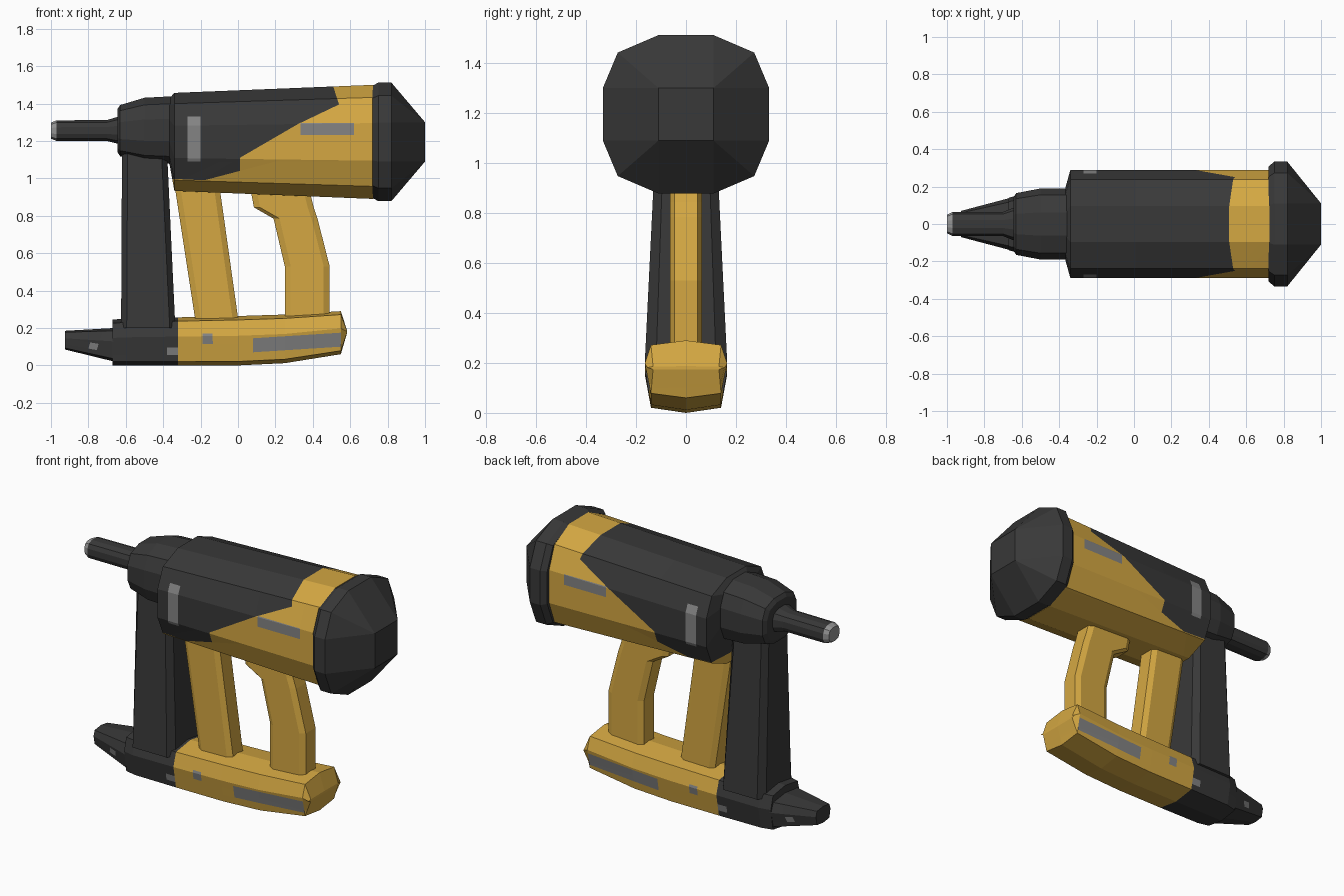
import bpy, bmesh
from mathutils import Vector

if "Cube" in bpy.data.objects:
    bpy.data.objects.remove(bpy.data.objects["Cube"])


def material(name, r, g, b):
    m = bpy.data.materials.new(name)
    m.diffuse_color = (r, g, b, 1)
    m.use_nodes = True
    m.node_tree.nodes["Principled BSDF"].inputs["Base Color"].default_value = m.diffuse_color
    return m


GOLD = material("gold", 0.66, 0.39, 0.055)
DARK = material("dark", 0.04, 0.04, 0.04)
GREY = material("grey", 0.23, 0.23, 0.23)
TIP = material("light_grey", 0.3, 0.3, 0.3)


def ring12(x, zc, hy, hz):
    """Twelve-sided section across the x axis."""
    q = [(0.33, 1), (0.82, 0.78), (1, 0.33)]
    half = q + [(a, -b) for a, b in reversed(q)]
    pts = half + [(-a, b) for a, b in reversed(half)]
    return [(x, a * hy, zc + b * hz) for a, b in pts]


def ring_base(x, top, bot, hy):
    """Eight-sided section with a shallow crown, for the foot."""
    c, mid = 0.08 * (top - bot), top * 0.6 + bot * 0.4
    half = [(0.85, top - c), (1, mid), (0.85, bot + c)]
    pts = [(0, top)] + half + [(0, bot)] + [(-a, z) for a, z in reversed(half)]
    return [(x, a * hy, z) for a, z in pts]


def ring_post(z, x0, x1, hy, cx, cy):
    """Chamfered rectangle, for uprights."""
    return [(x0 + cx, -hy, z), (x1 - cx, -hy, z), (x1, cy - hy, z), (x1, hy - cy, z),
            (x1 - cx, hy, z), (x0 + cx, hy, z), (x0, hy - cy, z), (x0, cy - hy, z)]


def paint(bm, poly, slot):
    """Cut a convex x-z polygon (counter-clockwise) through the mesh and colour it."""
    mark = bm.faces.layers.int.get("mark") or bm.faces.layers.int.new("mark")
    for f in bm.faces:
        f[mark] = 1
    for (ax, az), (bx, bz) in zip(poly, poly[1:] + poly[:1]):
        co, out = Vector((ax, 0, az)), Vector((bz - az, 0, ax - bx))
        faces = [f for f in bm.faces if f[mark]]
        geom = set(faces)
        for f in faces:
            geom.update(f.edges)
            geom.update(f.verts)
        bmesh.ops.bisect_plane(bm, geom=list(geom), dist=1e-5, plane_co=co, plane_no=out.normalized())
        for f in bm.faces:
            if f[mark] and (f.calc_center_median() - co).dot(out) > 0:
                f[mark] = 0
    for f in bm.faces:
        if f[mark]:
            f.material_index = slot


def loft(name, rings, mats, patches=()):
    bm = bmesh.new()
    vs = [[bm.verts.new(p) for p in r] for r in rings]
    n = len(vs[0])
    for a, b in zip(vs, vs[1:]):
        for i in range(n):
            j = (i + 1) % n
            bm.faces.new((a[i], a[j], b[j], b[i]))
    bm.faces.new(vs[0])
    bm.faces.new(vs[-1])
    bmesh.ops.remove_doubles(bm, verts=bm.verts, dist=1e-4)
    bmesh.ops.recalc_face_normals(bm, faces=bm.faces)
    for poly, slot in patches:
        paint(bm, poly, slot)
    me = bpy.data.meshes.new(name)
    bm.to_mesh(me)
    bm.free()
    for m in mats:
        me.materials.append(m)
    ob = bpy.data.objects.new(name, me)
    bpy.context.collection.objects.link(ob)
    return ob


def rect(x0, x1, z0, z1):
    return [(x0, z0), (x1, z0), (x1, z1), (x0, z1)]


# Motor housing: gold with dark upper cover and grey inlays
loft("motor_housing",
     [ring12(-0.365, 1.25, 0.2, 0.18), ring12(-0.34, 1.195, 0.29, 0.262),
      ring12(0.725, 1.195, 0.29, 0.305)],
     [GOLD, DARK, GREY],
     [([(-0.4, 1.0), (-0.18, 0.99), (0.01, 1.04), (0.01, 1.6), (-0.4, 1.6)], 1),
      ([(0.01, 1.11), (0.32, 1.29), (0.32, 1.6), (0.01, 1.6)], 1),
      ([(0.32, 1.29), (0.54, 1.395), (0.50, 1.52), (0.32, 1.6)], 1),
      (rect(-0.27, -0.20, 1.09, 1.33), 2),
      (rect(0.335, 0.62, 1.233, 1.297), 2)])

# Rear cap tapering to a square end
end = [(1.0, 0.11 if p[1] > 0 else -0.11, 1.3 if p[2] > 1.195 else 1.09)
       for p in ring12(0, 1.195, 1, 1)]
cap = loft("rear_cap",
           [ring12(0.72, 1.195, 0.308, 0.3), ring12(0.75, 1.195, 0.333, 0.317),
            ring12(0.82, 1.195, 0.333, 0.317),
            ring12(0.985, 1.195, 0.135, 0.125)][:3], [DARK])
bm = bmesh.new()
bm.from_mesh(cap.data)
rim = [v for v in bm.verts if v.co.x > 0.81]
last = [f for f in bm.faces if all(v in rim for v in f.verts)]
new = bmesh.ops.inset_region(bm, faces=last, thickness=0.02)
for v in last[0].verts:
    v.co = (1.0, 0.11 if v.co.y > 0 else -0.11, 1.3 if v.co.z > 1.195 else 1.09)
bmesh.ops.remove_doubles(bm, verts=bm.verts, dist=1e-4)
bmesh.ops.recalc_face_normals(bm, faces=bm.faces)
bm.to_mesh(cap.data)
bm.free()

# Nose, driver barrel and tip
loft("nose", [ring12(-0.33, 1.258, 0.19, 0.182), ring12(-0.5, 1.258, 0.19, 0.173),
              ring12(-0.63, 1.255, 0.165, 0.137), ring12(-0.645, 1.255, 0.14, 0.115)], [DARK])
loft("barrel", [ring12(-0.62, 1.257, 0.09, 0.075), ring12(-0.65, 1.257, 0.085, 0.07),
                ring12(-0.70, 1.256, 0.065, 0.056), ring12(-0.97, 1.255, 0.064, 0.055)], [DARK])
loft("barrel_tip", [ring12(-0.97, 1.255, 0.064, 0.055), ring12(-1.0, 1.255, 0.05, 0.043)], [TIP])

# Uprights: dark magazine column and the two gold grips
loft("magazine_column", [ring_post(0.2, -0.625, -0.335, 0.165, 0.03, 0.045),
                         ring_post(1.2, -0.62, -0.382, 0.116, 0.03, 0.03)], [DARK])
loft("front_grip", [ring_post(0.22, -0.225, 0.005, 0.065, 0.03, 0.018),
                    ring_post(1.0, -0.345, -0.105, 0.065, 0.03, 0.018)], [GOLD])
loft("rear_grip", [ring_post(z, a, b, 0.065, 0.032, 0.018) for z, a, b in
                   [(0.22, 0.25, 0.49), (0.53, 0.25, 0.49), (0.785, 0.19, 0.425),
                    (0.845, 0.085, 0.405), (0.98, 0.06, 0.37)]], [GOLD])

# Foot: dark toe and block, gold battery shoe
loft("toe", [ring_base(-0.925, 0.185, 0.085, 0.07), ring_base(-0.66, 0.2, 0.02, 0.14)],
     [DARK, GREY], [([(-0.80, 0.09), (-0.755, 0.082), (-0.745, 0.115), (-0.79, 0.123)], 1)])
loft("foot_block", [ring_base(-0.67, 0.245, 0.0, 0.14), ring_base(-0.6, 0.25, 0.0, 0.16),
                    ring_base(-0.32, 0.257, 0.0, 0.165)],
     [DARK, GREY], [(rect(-0.38, -0.32, 0.055, 0.095), 1)])
loft("foot_shoe", [ring_base(-0.32, 0.257, 0.0, 0.165), ring_base(0.0, 0.264, 0.0, 0.165),
                   ring_base(0.25, 0.272, 0.012, 0.165), ring_base(0.55, 0.29, 0.06, 0.165),
                   ring_base(0.583, 0.187, 0.173, 0.155)],
     [GOLD, GREY],
     [(rect(-0.19, -0.135, 0.115, 0.17), 1),
      ([(0.08, 0.07), (0.3, 0.08), (0.55, 0.102), (0.55, 0.175), (0.08, 0.145)][0:1]
       + [(0.55, 0.1), (0.55, 0.175), (0.08, 0.145)], 1)])
